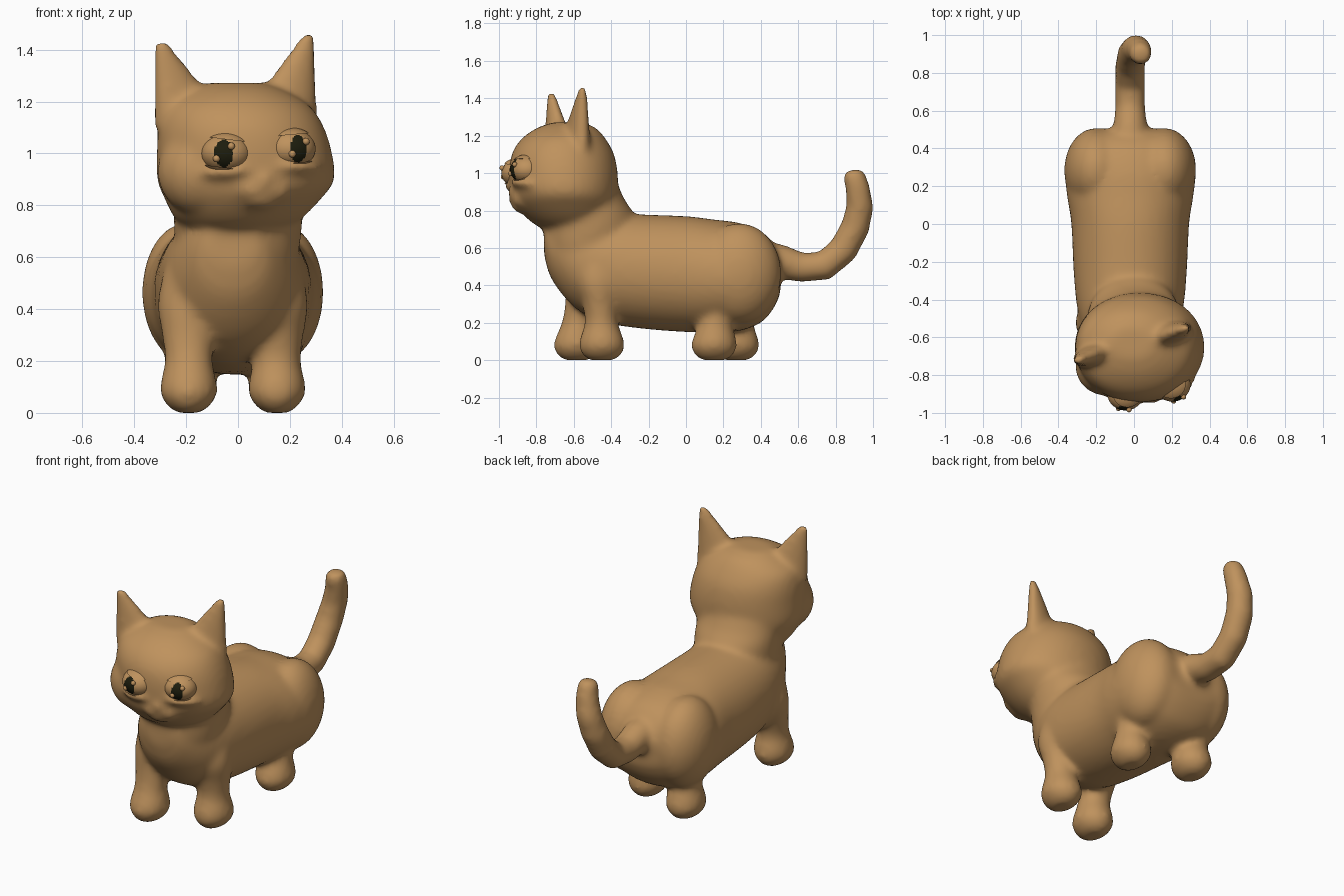
import bpy, bmesh, math
from mathutils import Vector, Matrix

if "Cube" in bpy.data.objects:
    bpy.data.objects.remove(bpy.data.objects["Cube"])


def material(name, rgb):
    m = bpy.data.materials.new(name)
    m.diffuse_color = (*rgb, 1)
    m.use_nodes = True
    m.node_tree.nodes["Principled BSDF"].inputs["Base Color"].default_value = m.diffuse_color
    return m


TAN = material("tan fur", (0.52, 0.288, 0.11))
DARK = material("dark pupil", (0.012, 0.012, 0.004))
X, Y, Z = Vector((1, 0, 0)), Vector((0, 1, 0)), Vector((0, 0, 1))
MID = -0.02  # the trunk sits slightly off centre


def smooth_rows(rows, steps=4):
    """Catmull-Rom interpolation of rows of numbers."""
    out = []
    for i in range(len(rows) - 1):
        q = [rows[max(i - 1, 0)], rows[i], rows[i + 1], rows[min(i + 2, len(rows) - 1)]]
        for k in range(steps):
            t = k / steps
            out.append([0.5 * (2 * b + (c - a) * t + (2 * a - 5 * b + 4 * c - d) * t * t
                               + (3 * b - a - 3 * c + d) * t ** 3) for a, b, c, d in zip(*q)])
    return out + [list(rows[-1])]


def bridge(bm, loops):
    n = len(loops[0])
    for a, b in zip(loops, loops[1:]):
        for i in range(n):
            bm.faces.new((a[i], a[(i + 1) % n], b[(i + 1) % n], b[i]))
    bm.faces.new(loops[0][::-1])
    bm.faces.new(loops[-1])


def loft(bm, rings, u, v, power=2.0, n=40):
    """Skin superellipse rings (x, y, z, radius along u, radius along v)."""
    loops = []
    for *c, ru, rv in smooth_rows(rings):
        loop = []
        for i in range(n):
            a = 2 * math.pi * i / n
            s, t = math.cos(a), math.sin(a)
            s = math.copysign(abs(s) ** (2 / power), s)
            t = math.copysign(abs(t) ** (2 / power), t)
            loop.append(bm.verts.new(Vector(c) + u * (s * ru) + v * (t * rv)))
        loops.append(loop)
    bridge(bm, loops)


def tube(bm, pts, n=24):
    """Round tube through (x, y, z, radius) points, bending in the yz plane."""
    loops = []
    for i, p in enumerate(pts):
        a, b = Vector(pts[max(i - 1, 0)][:3]), Vector(pts[min(i + 1, len(pts) - 1)][:3])
        side = (b - a).normalized().cross(X).normalized()
        loops.append([bm.verts.new(Vector(p[:3]) + p[3] * (
            X * math.cos(k * 2 * math.pi / n) + side * math.sin(k * 2 * math.pi / n)))
            for k in range(n)])
    bridge(bm, loops)


def ball(bm, c, r, yaw=0, roll=0, seg=32):
    m = (Matrix.Translation(c) @ Matrix.Rotation(math.radians(yaw), 4, 'Z')
         @ Matrix.Rotation(math.radians(roll), 4, 'Y') @ Matrix.Diagonal((*r, 1)))
    bmesh.ops.create_uvsphere(bm, u_segments=seg, v_segments=seg // 2, radius=1, matrix=m)


def finish(bm, name, mats):
    bmesh.ops.recalc_face_normals(bm, faces=bm.faces)
    for f in bm.faces:
        f.smooth = len(f.verts) < 5
    me = bpy.data.meshes.new(name)
    bm.to_mesh(me)
    bm.free()
    for m in mats:
        me.materials.append(m)
    ob = bpy.data.objects.new(name, me)
    bpy.context.collection.objects.link(ob)
    return ob


# ---- one blended skin: trunk, neck, head, ears, legs, tail ----
bm = bmesh.new()

# trunk: y, centre z, half width, half height
trunk = [(-0.76, .66, .09, .09), (-0.72, .615, .155, .18), (-0.60, .54, .235, .255),
         (-0.45, .50, .28, .295), (-0.25, .475, .30, .305), (0, .46, .312, .31),
         (.15, .45, .335, .302), (.28, .445, .345, .29), (.40, .445, .315, .245),
         (.47, .45, .26, .17), (.505, .45, .18, .09)]
loft(bm, [(MID, y, z, w, h) for y, z, w, h in trunk], X, Z, 2.08)

# neck: z, centre y, half width, half depth
neck = [(.45, -.52, .19, .20), (.60, -.52, .23, .235), (.70, -.51, .245, .25),
        (.78, -.518, .25, .24), (.86, -.55, .255, .222), (.94, -.575, .26, .21)]
loft(bm, [(0, y, z, w, d) for z, y, w, d in neck], X, Y)

# head: z, centre x, centre y, half width, half depth
head = [(.685, 0, -.60, .13, .13), (.74, 0, -.615, .235, .215), (.83, .02, -.64, .305, .272),
        (.90, .03, -.65, .342, .286), (1.0, .025, -.655, .338, .29), (1.1, .012, -.658, .32, .274),
        (1.18, 0, -.655, .28, .228), (1.24, -.005, -.64, .19, .16), (1.272, -.01, -.63, .11, .08)]
loft(bm, [(x, y, z, w, d) for z, x, y, w, d in head], X, Y, 2.06)

# fuller cheek on the side the face turns away from
ball(bm, (-.145, -.755, .93), (.166, .155, .17))

# muzzle, nose and chin
ball(bm, (.095, -.865, .87), (.125, .075, .07), 20)
ball(bm, (.055, -.89, .86), (.06, .06, .05), 15)
ball(bm, (.145, -.87, .86), (.06, .06, .05), 30)
ball(bm, (.10, -.905, .90), (.05, .048, .04), 20)
ball(bm, (.085, -.855, .82), (.08, .075, .04), 20)

# ears: flattened cones along the turned head's side axis
turn = math.radians(20)
eu = Vector((math.cos(turn), math.sin(turn), 0))
ev = Vector((-math.sin(turn), math.cos(turn), 0))
for base, tip in (((-.165, -.672, 1.10), (-.298, -.722, 1.435)),
                  ((.15, -.597, 1.11), (.275, -.552, 1.465))):
    base, tip = Vector(base), Vector(tip)
    loft(bm, [(*base.lerp(tip, t), .165 + (.024 - .165) * t, .075 + (.02 - .075) * t)
              for t in (0, .33, .66, 1)], eu, ev)

# legs: side, paw y, top y, top radius
for side, paw, top, r in ((-1, -.585, -.52, .12), (1, -.45, -.47, .12),
                          (-1, .27, .27, .15), (1, .15, .22, .15)):
    x = MID + side * .17
    path = [(0, 0, .045, .065), (.025, 0, .08, .10), (.07, 0, .109, .122), (.12, .03, .108, .115),
            (.20, .15, .092, .089), (.30, .5, .103, .094), (.42, 1, r, r), (.55, 1, r * .8, r * .8)]
    loft(bm, [(x, paw + (top - paw) * t, z, a, b) for z, t, a, b in path], X, Y)

# haunches, standing a little proud of the spine
for side in (-1, 1):
    ball(bm, (MID + side * .18, .285, .465), (.17, .225, .268))

# tail
tube(bm, [(MID, .38, .54, .10), (MID, .50, .53, .092), (MID, .62, .495, .08),
          (MID, .74, .505, .08), (-.02, .84, .59, .08), (-.01, .905, .71, .078),
          (.01, .93, .82, .074), (.03, .918, .92, .066), (.035, .90, .985, .06),
          (.035, .895, 1.018, .045)])

# eyes: name, centre, gaze, pupil half width, lid yaw, lid roll
eyes = [("left", Vector((-.045, -.897, 1.0)), Vector((-.13, -1, 0)), .037, 0, 7),
        ("right", Vector((.203, -.85, 1.018)), Vector((.38, -.93, 0)), .032, 30, -5)]

# cheek ridges under the eyes blend into the skin
for name, c, gaze, pupil, yaw, roll in eyes:
    out = Vector((math.sin(math.radians(yaw)), -math.cos(math.radians(yaw)), 0))
    ball(bm, c - out * .002 - Z * .07 + X * .014, (.118, .078, .032), yaw, -roll / 2)

skin = finish(bm, "cat_body", [TAN])
mod = skin.modifiers.new("blend", 'REMESH')
mod.mode = 'VOXEL'
mod.voxel_size = 0.016
mod.use_smooth_shade = True
mod = skin.modifiers.new("soften", 'SMOOTH')
mod.factor = 0.5
mod.iterations = 14

# ---- eyeballs with pupil faces, glints, eyelids ----
for name, c, gaze, pupil, yaw, roll in eyes:
    gaze.normalize()
    across = Z.cross(gaze).normalized()
    rad = Vector((.096, .09, .076))

    bm = bmesh.new()
    ball(bm, c, rad, 0, 0, 72)
    for f in bm.faces:
        d = f.calc_center_median() - c
        if d.dot(gaze) > 0 and (d.dot(across) / pupil) ** 2 + (d.z / .053) ** 2 < 1:
            f.material_index = 1
    finish(bm, name + "_eye", [TAN, DARK])

    bm = bmesh.new()
    for s, h in ((.03, .028), (-.027, -.02)):
        ball(bm, c + gaze * .083 + across * s + Z * h, (.014, .014, .014), seg=16)
    finish(bm, name + "_eye_glints", [TAN])

    # lids: slightly larger shells trimmed above and below the eyeball
    for part, sign, level in (("upper", 1, .054), ("lower", -1, .055)):
        bm = bmesh.new()
        ball(bm, c, rad * 1.08, 0, 0, 48)
        tilt = Matrix.Rotation(math.radians(roll), 3, 'Y') @ Z
        cut = bmesh.ops.bisect_plane(bm, geom=bm.verts[:] + bm.edges[:] + bm.faces[:],
                                     plane_co=c + Z * sign * level, plane_no=tilt * sign,
                                     clear_inner=True)
        rim = [e for e in cut["geom_cut"] if isinstance(e, bmesh.types.BMEdge)]
        bmesh.ops.contextual_create(bm, geom=rim)
        finish(bm, f"{name}_{part}_eyelid", [TAN])
